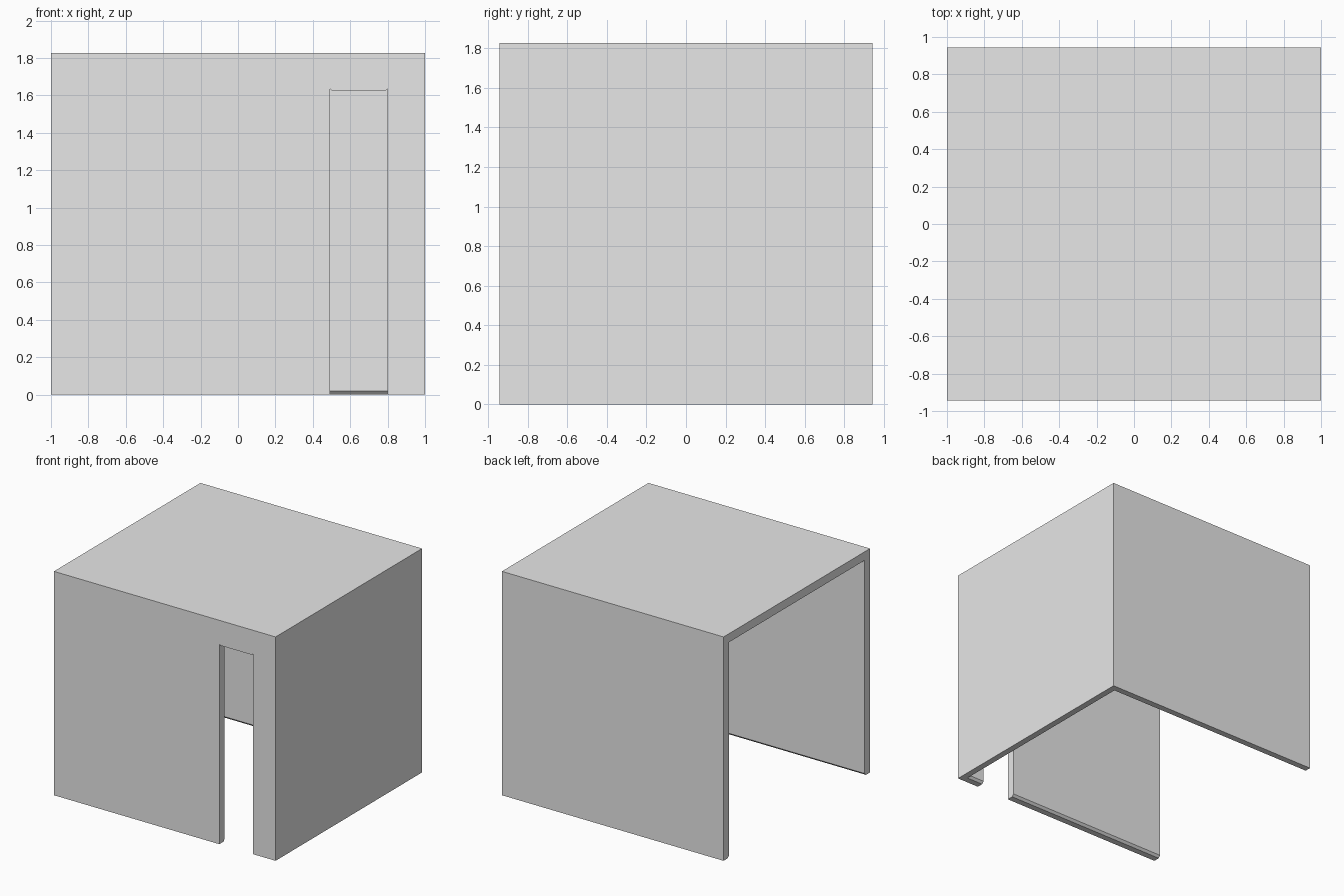
import bpy
import bmesh

if "Cube" in bpy.data.objects:
    bpy.data.objects.remove(bpy.data.objects["Cube"], do_unlink=True)

HALF_X, HALF_Y, HEIGHT = 1.0, 0.944, 1.826
WALL, CHAMFER = 0.07, 0.018

# Single plain grey
grey = bpy.data.materials.new("plain grey")
grey.use_nodes = True
grey.diffuse_color = (0.8, 0.8, 0.8, 1)
grey.node_tree.nodes["Principled BSDF"].inputs["Base Color"].default_value = (0.8, 0.8, 0.8, 1)


def loft(name, rings):
    """Closed solid through equal-length rings of points."""
    bm = bmesh.new()
    loops = [[bm.verts.new(p) for p in ring] for ring in rings]
    n = len(loops[0])
    for a, b in zip(loops, loops[1:]):
        for i in range(n):
            j = (i + 1) % n
            bm.faces.new((a[i], a[j], b[j], b[i]))
    bm.faces.new(loops[0])
    bm.faces.new(loops[-1])
    bmesh.ops.recalc_face_normals(bm, faces=bm.faces)
    mesh = bpy.data.meshes.new(name)
    bm.to_mesh(mesh)
    bm.free()
    mesh.materials.append(grey)
    obj = bpy.data.objects.new(name, mesh)
    bpy.context.collection.objects.link(obj)
    return obj


def rectangle(x0, x1, y, z):
    return [(x0, -y, z), (x1, -y, z), (x1, y, z), (x0, y, z)]


def cut(target, cutter):
    mod = target.modifiers.new(cutter.name, 'BOOLEAN')
    mod.operation = 'DIFFERENCE'
    mod.solver = 'EXACT'
    mod.object = cutter
    cutter.hide_render = True
    bpy.context.view_layer.objects.active = target
    bpy.ops.object.modifier_apply(modifier=mod.name)
    bpy.data.objects.remove(cutter, do_unlink=True)


# Outer block of the room: three walls and a roof
room = loft("room_shell", [rectangle(-HALF_X, HALF_X, HALF_Y, z) for z in (0, HEIGHT)])

# Interior, open at the bottom and on the -x side, flared at the foot of the walls
inner_x, inner_y = HALF_X - WALL, HALF_Y - WALL
levels = [(-0.1, CHAMFER), (0, CHAMFER), (CHAMFER, 0), (HEIGHT - WALL, 0)]
cut(room, loft("interior_cutter",
               [rectangle(-1.2, inner_x + f, inner_y + f, z) for z, f in levels]))

# Doorway with small relieved top corners
left, right, top, ear = 0.492, 0.798, 1.623, 0.012
outline = [(left, -0.1), (right, -0.1), (right, top + ear), (right - ear, top),
           (left + ear, top), (left, top + ear)]
cut(room, loft("doorway_cutter",
               [[(x, y, z) for x, z in outline] for y in (-HALF_Y - 0.1, -inner_y + 0.1)]))
